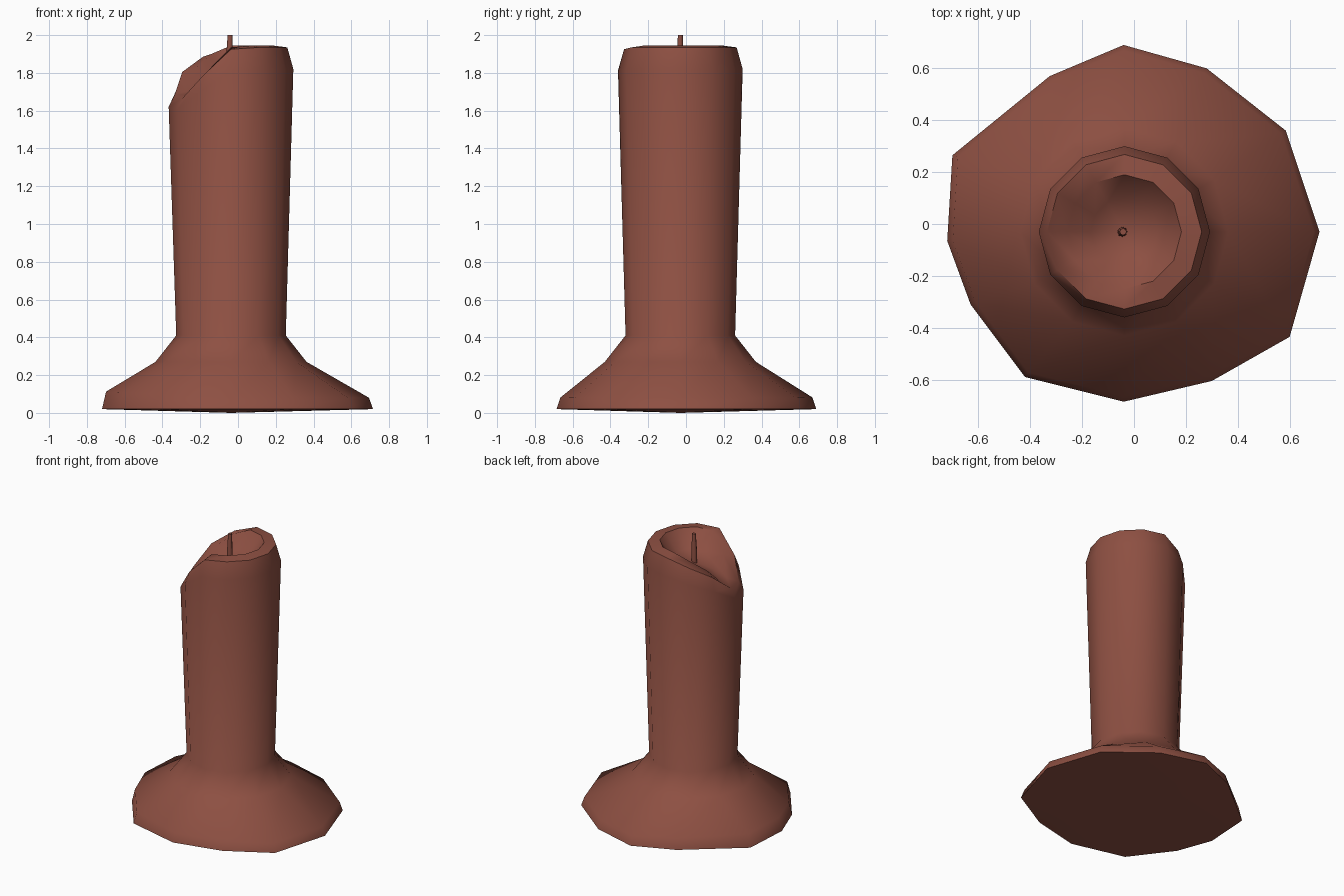
import bpy, bmesh
from math import cos, sin, pi, radians
from mathutils import Vector

cube = bpy.data.objects.get("Cube")
if cube:
    bpy.data.objects.remove(cube, do_unlink=True)

SIDES = 12
CX, CY = -0.037, -0.03

wax = bpy.data.materials.new("red_brown_wax")
wax.use_nodes = True
COLOR = (0.27, 0.08, 0.055, 1)
wax.diffuse_color = COLOR
wax.node_tree.nodes["Principled BSDF"].inputs["Base Color"].default_value = COLOR


def circle(radius, heights, cx=CX, cy=CY, sides=SIDES):
    """Ring of points; heights is one number or one per side."""
    if not isinstance(heights, list):
        heights = [heights] * sides
    return [(cx + radius * cos(2 * pi * i / sides), cy + radius * sin(2 * pi * i / sides), h)
            for i, h in enumerate(heights)]


def loft(name, rings, bottom, top, angle):
    """Skin a stack of rings and close both ends with fans."""
    bm = bmesh.new()
    loops = [[bm.verts.new(p) for p in ring] for ring in rings]
    n = len(loops[0])
    for a, b in zip(loops, loops[1:]):
        for i in range(n):
            j = (i + 1) % n
            bm.faces.new((a[i], a[j], b[j], b[i]))
    for loop, point in ((loops[0], bottom), (loops[-1], top)):
        centre = bm.verts.new(point)
        for i in range(n):
            bm.faces.new((loop[i], loop[(i + 1) % n], centre))
    bmesh.ops.recalc_face_normals(bm, faces=bm.faces)
    mesh = bpy.data.meshes.new(name)
    bm.to_mesh(mesh)
    bm.free()
    obj = bpy.data.objects.new(name, mesh)
    bpy.context.collection.objects.link(obj)
    mesh.materials.append(wax)
    bpy.ops.object.select_all(action='DESELECT')
    obj.select_set(True)
    bpy.context.view_layer.objects.active = obj
    bpy.ops.object.shade_smooth_by_angle(angle=radians(angle))
    return obj


# Uneven spread wax foot, counter-clockwise from +x
foot = [(0.715, -0.03), (0.585, 0.36), (0.28, 0.60), (-0.04, 0.69), (-0.325, 0.57), (-0.70, 0.265),
        (-0.72, -0.065), (-0.63, -0.31), (-0.42, -0.59), (-0.04, -0.685), (0.30, -0.605), (0.60, -0.435)]
foot_edge = [(x, y, 0.02) for x, y in foot]
foot_rim = [(x * 0.97, y * 0.97, 0.08 - 0.045 * min(x, 0)) for x, y in foot]

# Melted lip: how far each side has sagged
drop = [0, 0, 0, 0, 0.05, 0.13, 0.25, 0.27, 0.15, 0.01, 0, 0]
shoulder = [1.82 - 0.8 * d for d in drop]
lip = [1.935 - d for d in drop]
inner_lip = [1.945 - 0.95 * d for d in drop]
pool = [1.83 - 0.3 * d for d in drop]

# Candle body, from the foot up over the lip and into the pool
loft("candle_body",
     [foot_edge, foot_rim, circle(0.40, 0.27), circle(0.29, 0.41),
      circle(0.33, shoulder), circle(0.298, lip), circle(0.22, inner_lip), circle(0.13, pool)],
     (CX, CY, 0.0), (CX, CY, 1.80), 50)

# Wick
WX = -0.045
loft("wick",
     [circle(0.02, 1.76, WX, CY, 8), circle(0.018, 1.88, WX, CY, 8), circle(0.013, 2.0, WX + 0.003, CY, 8)],
     (WX, CY, 1.76), (WX + 0.003, CY, 2.0), 50)
